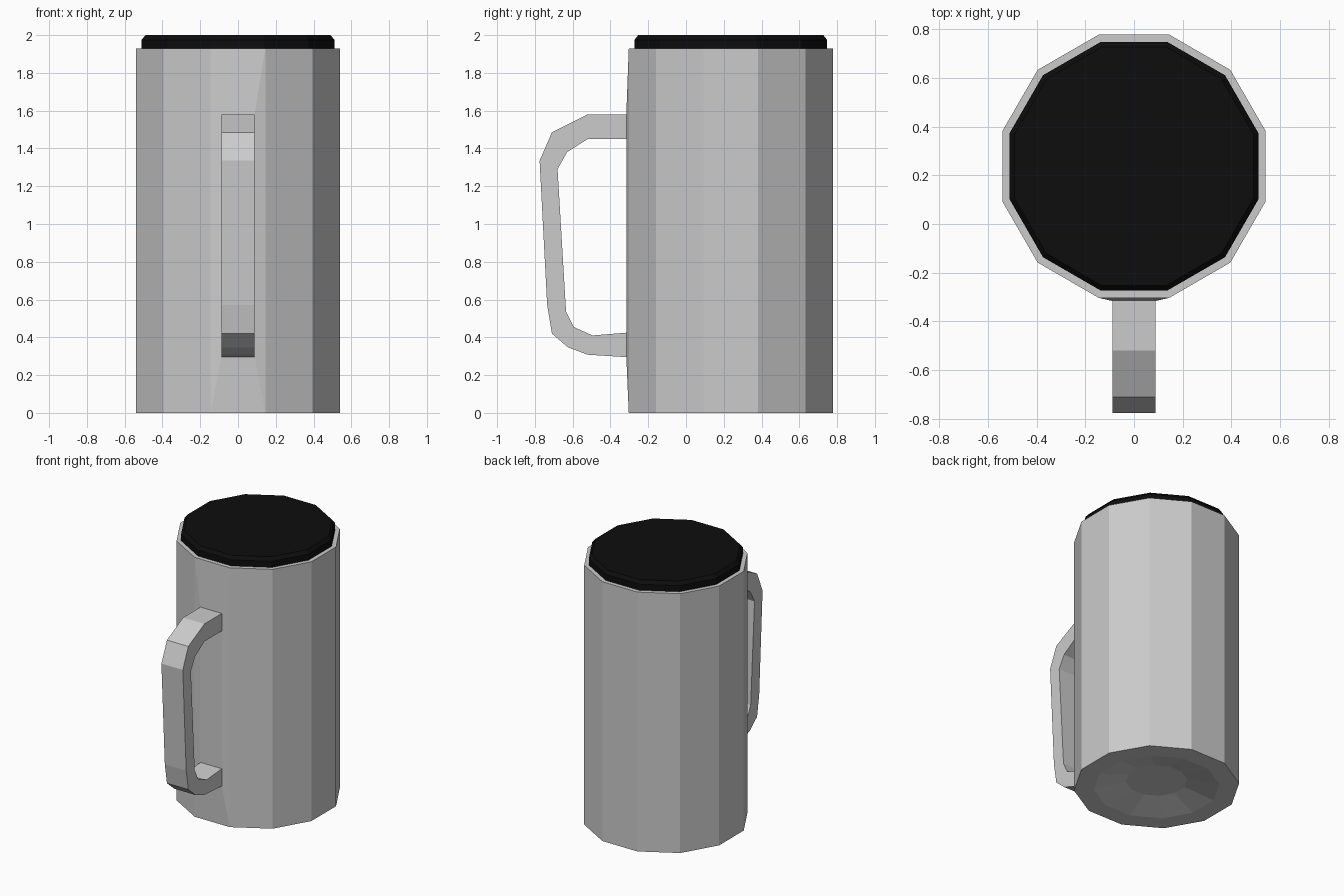
import bpy, bmesh, math
from mathutils import Vector

if "Cube" in bpy.data.objects:
    bpy.data.objects.remove(bpy.data.objects["Cube"])

CY = 0.237  # mug axis in y
SIDES = 12


def material(name, rgb):
    m = bpy.data.materials.new(name)
    m.diffuse_color = (*rgb, 1)
    m.use_nodes = True
    m.node_tree.nodes["Principled BSDF"].inputs["Base Color"].default_value = m.diffuse_color
    return m


def finish(bm, name, mat):
    bmesh.ops.recalc_face_normals(bm, faces=bm.faces)
    me = bpy.data.meshes.new(name)
    bm.to_mesh(me)
    bm.free()
    me.materials.append(mat)
    ob = bpy.data.objects.new(name, me)
    bpy.context.collection.objects.link(ob)
    return ob


def ring(bm, apothem, z):
    # twelve-sided ring with a flat side facing front
    r = apothem / math.cos(math.pi / SIDES)
    return [bm.verts.new((r * math.cos(a), CY + r * math.sin(a), z))
            for a in (math.radians(15 + 30 * i) for i in range(SIDES))]


def lathe(profile):
    # closed faceted solid through (apothem, z) rings
    bm = bmesh.new()
    rings = [ring(bm, a, z) for a, z in profile]
    for lo, hi in zip(rings, rings[1:]):
        for i in range(SIDES):
            j = (i + 1) % SIDES
            bm.faces.new((lo[i], lo[j], hi[j], hi[i]))
    bm.faces.new(rings[0])
    bm.faces.new(rings[-1])
    return bm


grey = material("light grey", (0.60, 0.60, 0.60))
black = material("black", (0.004, 0.004, 0.004))

# Body: recessed base, straight faceted wall, rim under the lid
bm = lathe([(0.20, 0.05), (0.41, 0.0), (0.54, 0.0), (0.54, 1.93), (0.48, 1.93)])
# Front wall panel bulges slightly to a rectangle where the handle joins
bm.faces.ensure_lookup_table()
front = min(bm.faces, key=lambda f: f.calc_center_median().y)
corners = list(front.verts)
bm.faces.remove(front)
inner = [bm.verts.new((math.copysign(0.088, v.co.x), -0.316,
                       1.58 if v.co.z > 1 else 0.295)) for v in corners]
for i in range(4):
    j = (i + 1) % 4
    bm.faces.new((corners[i], corners[j], inner[j], inner[i]))
bm.faces.new(inner)
finish(bm, "mug_body", grey)

# Lid: dark disc with a chamfered top edge
finish(lathe([(0.51, 1.925), (0.51, 1.975), (0.49, 2.0)]), "lid", black)

# Handle: side outline (y, z) extruded across x
outline = [(-0.31, 1.58), (-0.52, 1.58), (-0.71, 1.485), (-0.775, 1.335),
           (-0.735, 0.57), (-0.71, 0.42), (-0.625, 0.347), (-0.52, 0.308),
           (-0.31, 0.295), (-0.31, 0.425), (-0.495, 0.41), (-0.595, 0.455),
           (-0.635, 0.535), (-0.68, 1.29), (-0.63, 1.38), (-0.52, 1.45),
           (-0.31, 1.45)]
bm = bmesh.new()
face = bm.faces.new([bm.verts.new((-0.088, y, z)) for y, z in outline])
ext = bmesh.ops.extrude_face_region(bm, geom=[face])["geom"]
bmesh.ops.translate(bm, vec=Vector((0.176, 0, 0)),
                    verts=[g for g in ext if isinstance(g, bmesh.types.BMVert)])
finish(bm, "handle", grey)
